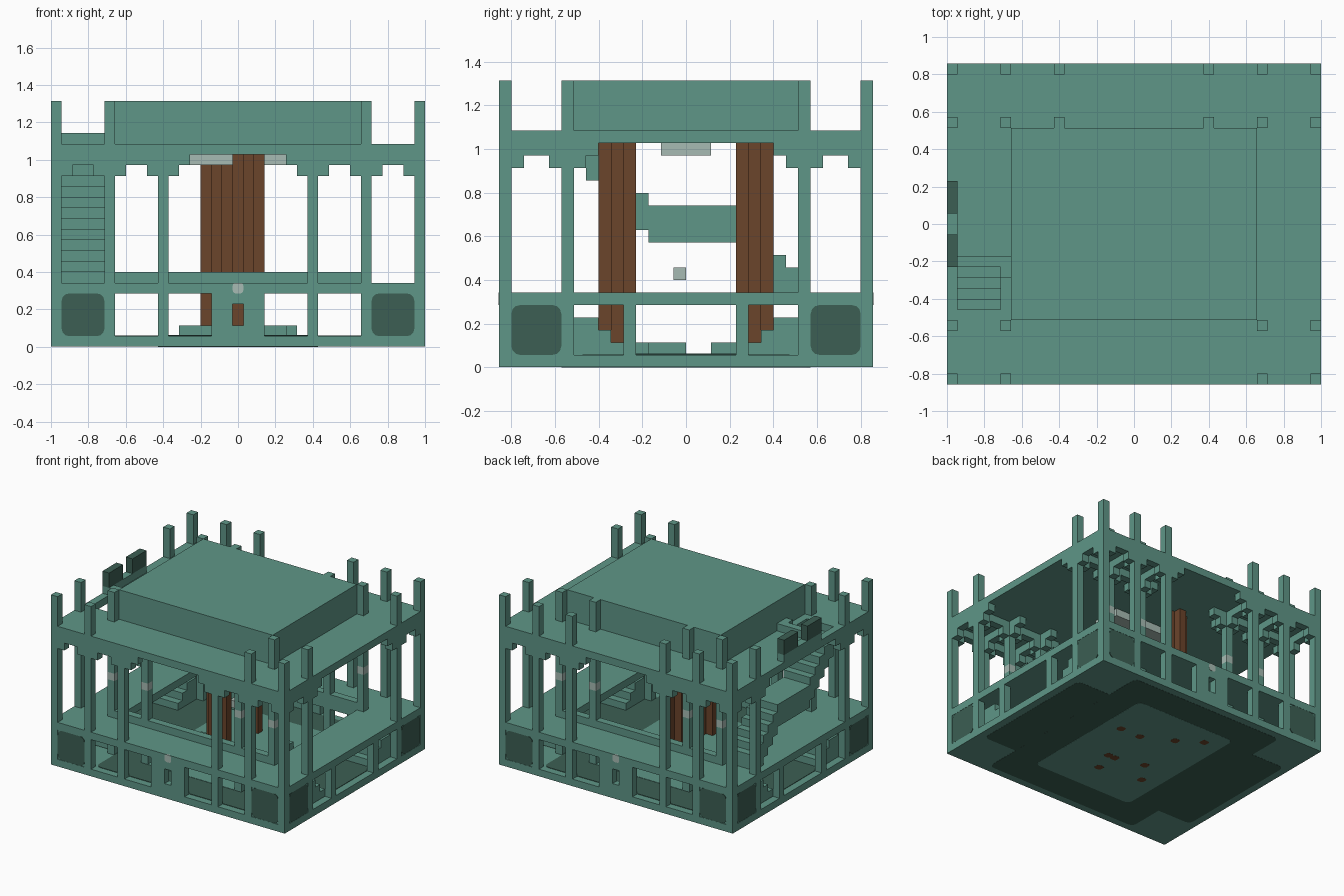
import bpy, bmesh
from mathutils import Vector

cube = bpy.data.objects.get("Cube")
if cube:
    bpy.data.objects.remove(cube, do_unlink=True)

U = 2 / 35              # one building block
W, D = 35, 30           # footprint in blocks


def material(name, rgb):
    m = bpy.data.materials.new(name)
    m.use_nodes = True
    m.diffuse_color = (*rgb, 1)
    m.node_tree.nodes["Principled BSDF"].inputs["Base Color"].default_value = (*rgb, 1)
    return m


TEAL = material("teal", (0.114, 0.305, 0.242))
DARK = material("dark green", (0.045, 0.114, 0.087))
BROWN = material("brown", (0.147, 0.058, 0.024))
PALE = material("pale grey", (0.39, 0.50, 0.456))


def part(name, mat, boxes, round_axis=None, radius=0.7):
    """One object from boxes (x0, x1, y0, y1, z0, z1) in blocks."""
    bm = bmesh.new()
    for x0, x1, y0, y1, z0, z1 in boxes:
        lo = Vector((x0 - W / 2, y0 - D / 2, z0)) * U
        hi = Vector((x1 - W / 2, y1 - D / 2, z1)) * U
        verts = bmesh.ops.create_cube(bm, size=1)["verts"]
        for v in verts:
            v.co = Vector([(lo[i] + hi[i]) / 2 + v.co[i] * (hi[i] - lo[i]) for i in range(3)])
        if round_axis is not None:
            edges = {e for v in verts for e in v.link_edges}
            along = [e for e in edges
                     if all(abs((e.verts[0].co - e.verts[1].co)[i]) < 1e-6
                            for i in range(3) if i != round_axis)]
            bmesh.ops.bevel(bm, geom=along, offset=radius * U, segments=3,
                            profile=0.5, affect='EDGES')
    mesh = bpy.data.meshes.new(name)
    bm.to_mesh(mesh)
    bm.free()
    mesh.materials.append(mat)
    ob = bpy.data.objects.new(name, mesh)
    bpy.context.collection.objects.link(ob)
    return ob


XS = (0, 5, 10, 24, 29, 34)
YS = (0, 5, 24, 29)


def mirror_x(b):
    return (W - b[1], W - b[0], *b[2:])


def mirror_y(b):
    return (*b[:2], D - b[3], D - b[2], *b[4:])


def both_y(boxes):
    return boxes + [mirror_y(b) for b in boxes]


def four(boxes):
    half = both_y(boxes)
    return half + [mirror_x(b) for b in half]


# Ground slab with inlaid floor on both faces
part("ground_slab", TEAL, [(0, W, 0, D, 0.04, 1)])
for label, zd, zc in (("under", (0.02, 0.08), (0.01, 0.06)), ("upper", (0.98, 1.06), (0.98, 1.1))):
    part(label + "_floor_inlay_long", DARK, [(6, 29, 1, 29, *zd)], 2)
    part(label + "_floor_inlay_wide", DARK, [(1, 34, 6, 24, zd[0] + 0.003, zd[1] - 0.003)], 2)
    part(label + "_floor_centre", TEAL, [(10, 25, 5, 25, *zc)], 2)
spots = [(22, 18), (19, 18), (15, 20), (12, 22), (14, 13), (12, 10), (18, 12), (19, 12), (18, 9)]
part("floor_spots", BROWN, [(x, x + 1, y, y + 1, 0, 0.05) for x, y in spots], 2, 0.3)

# Columns, with a pale lamp band on the inner ones
columns, lamps, posts, caps = [], [], [], []
for x in XS:
    for y in YS:
        if x in (0, 34) or y in (0, 29):
            columns.append((x, x + 1, y, y + 1, 0.5, 18.5))
        else:
            columns += [(x, x + 1, y, y + 1, 0.5, 11), (x, x + 1, y, y + 1, 12, 18.5)]
            lamps.append((x, x + 1, y, y + 1, 11, 12))
        if x not in (10, 24) or y > 20:
            posts.append((x, x + 1, y, y + 1, 18.5, 23))
        # Stepped capitals reach out in four directions
        for r, z in ((1, 16), (2, 17)):
            caps.append((max(x - r, 0), min(x + 1 + r, W), y, y + 1, z, z + 1))
            caps.append((x, x + 1, max(y - r, 0), min(y + 1 + r, D), z, z + 1))
part("columns", TEAL, columns)
part("column_lamps", PALE, lamps)
part("roof_posts", TEAL, posts)
part("column_capitals", TEAL, caps)

# Gallery deck around an open court, and its railings
part("gallery_deck", TEAL, both_y([(0, W, 0, 6, 5, 6)]) + [(0, 6, 6, 24, 5, 6), (29, W, 6, 24, 5, 6)])
part("gallery_railings", TEAL, both_y([(6, 29, 5, 6, 6, 7)]))

# Corner walls with rounded dark panels on both outer sides
part("corner_walls", TEAL, four([(1, 5, 0.1, 0.9, 1, 5), (0.1, 0.9, 1, 5, 1, 5)]))
part("corner_panels_front", DARK, four([(1, 5, 0.02, 0.1, 1, 5), (1, 5, 0.9, 0.98, 1, 5)]), 1)
part("corner_panels_side", DARK, four([(0.02, 0.1, 1, 5, 1, 5), (0.9, 0.98, 1, 5, 1, 5)]), 0)

# Middle walls with a small window, and side posts
part("middle_walls", TEAL, both_y([(15, 17, 0, 1, 1, 5), (18, 20, 0, 1, 1, 5),
                                   (17, 18, 0, 1, 1, 2), (17, 18, 0, 1, 4, 5)]))
part("wall_lamps", PALE, both_y([(17, 18, -0.02, 0.2, 5, 6)]), 1, 0.3)
part("side_posts", TEAL, four([(0, 1, 10, 11, 1, 5)]))

# Lower stairs rise towards the front and the back on both sides
part("lower_stairs", TEAL, four([(30, 34, 6 + i, 7 + i, 1, 4 - max(i - 1, 0)) for i in range(4)]))

# Low kerbs in the court
part("court_kerbs", TEAL, [(12, 15, 11, 12, 1, 2), (20, 23, 18, 19, 1, 2),
                           (12, 13, 11, 15, 1, 2), (22, 23, 17, 19, 1, 2)])

# Two cross-shaped trunks
for label, x, y in (("front", 17, 8), ("back", 14, 19)):
    part(label + "_trunk", BROWN, [(x, x + 3, y + 1, y + 2, 1, 18), (x + 1, x + 2, y, y + 3, 1, 18)])

# Hanging light bar and a small lamp
part("ceiling_light", PALE, [(13, 22, 13, 17, 17, 18)])
part("court_lamp", PALE, [(17, 18, 14, 15, 7, 8)])

# Upper staircase with a landing, climbing to the roof opening
flight = [(1, 5, y, y + 1, max(6, 28 - y), 31 - y) for y in range(19, 24)]
flight += [(1, 5, 12, 19, 10, 13)]
flight += [(1, 5, y, y + 1, 22 - y, 25 - y) for y in range(6, 12)]
part("upper_stairs", TEAL, flight)

# Roof slab with the stair opening, raised roof and parapet
part("roof_slab", TEAL, [(0, W, 0, 6, 18, 19), (0, W, 11, D, 18, 19),
                         (0, 1, 6, 11, 18, 19), (5, W, 6, 11, 18, 19)])
part("raised_roof", TEAL, [(6, 29, 6, 24, 19, 23)])
part("stair_parapet", TEAL, [(0, 1, 11, 19, 19, 20), (1, 6, 11, 12, 19, 20), (5, 6, 10, 11, 19, 20)])
part("parapet_blocks", DARK, [(0, 1, 11, 14, 20, 22), (0, 1, 16, 19, 20, 22)])
